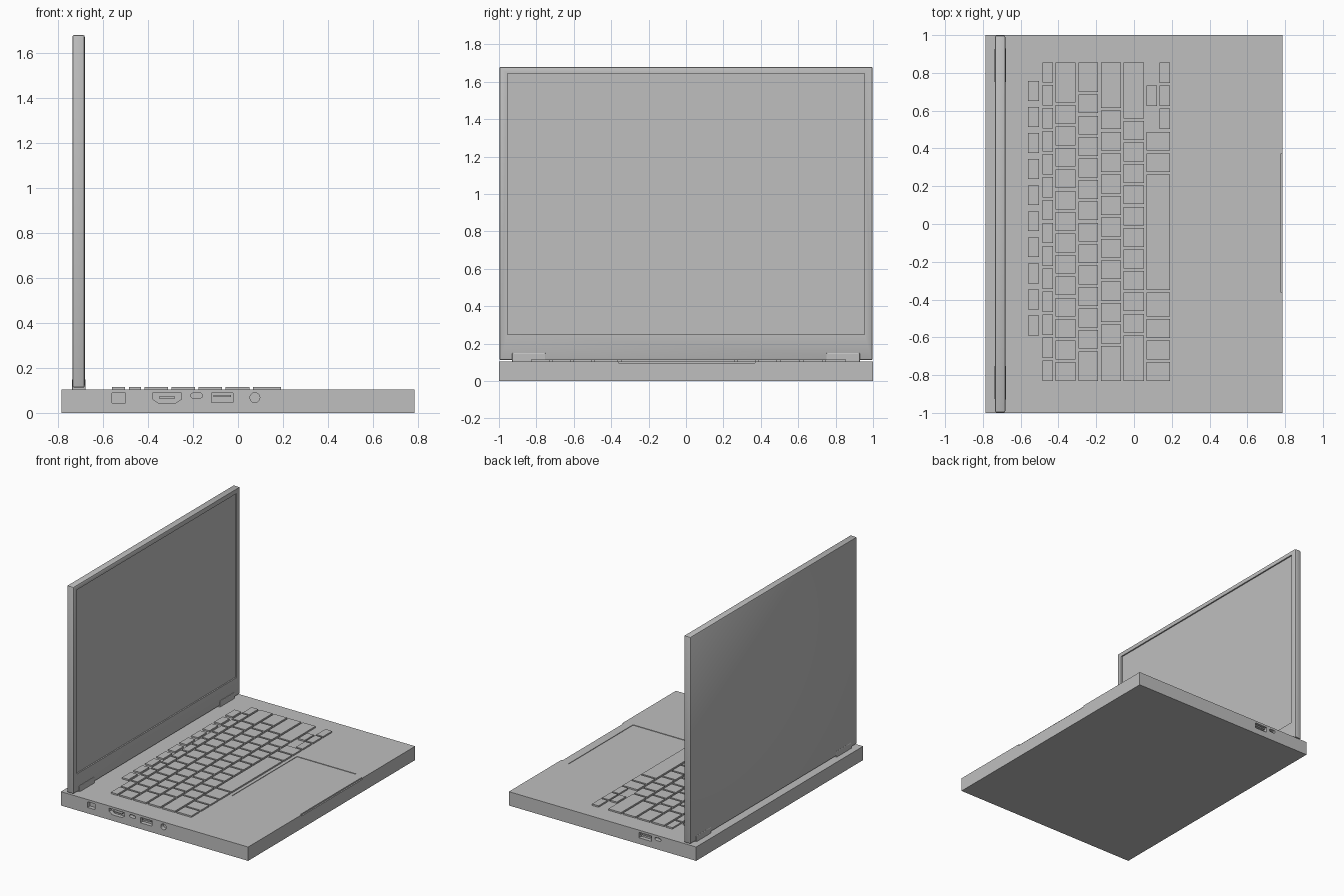
import bpy, bmesh, math
from mathutils import Matrix, Vector

cube = bpy.data.objects.get("Cube")
if cube:
    bpy.data.objects.remove(cube, do_unlink=True)

grey = bpy.data.materials.new("plain_grey")
grey.use_nodes = True
COLOUR = (0.52, 0.52, 0.52, 1)
grey.diffuse_color = COLOUR
grey.node_tree.nodes["Principled BSDF"].inputs["Base Color"].default_value = COLOUR


def add_box(bm, xs, ys, zs):
    """Box between pairs of limits."""
    lims = (xs, ys, zs)
    mid = Vector([(a + b) / 2 for a, b in lims])
    size = Vector([abs(b - a) for a, b in lims])
    bmesh.ops.create_cube(bm, size=1, matrix=Matrix.Translation(mid) @ Matrix.Diagonal(size).to_4x4())


def add_prism(bm, outline, y0, y1):
    """Extrude an (x, z) outline along y."""
    face = bm.faces.new([bm.verts.new((x, y0, z)) for x, z in outline])
    ext = bmesh.ops.extrude_face_region(bm, geom=[face])["geom"]
    moved = [v for v in ext if isinstance(v, bmesh.types.BMVert)]
    bmesh.ops.translate(bm, verts=moved, vec=(0, y1 - y0, 0))


def pill(x0, x1, z0, z1, steps=8):
    """Outline with fully rounded ends."""
    r = (z1 - z0) / 2
    pts = []
    for cx, start in ((x1 - r, -math.pi / 2), (x0 + r, math.pi / 2)):
        for i in range(steps + 1):
            a = start + math.pi * i / steps
            pts.append((cx + r * math.cos(a), z0 + r + r * math.sin(a)))
    return pts


def circle(cx, cz, r, n=24):
    return [(cx + r * math.cos(2 * math.pi * i / n), cz + r * math.sin(2 * math.pi * i / n)) for i in range(n)]


def finish(name, bm):
    bmesh.ops.recalc_face_normals(bm, faces=bm.faces)
    mesh = bpy.data.meshes.new(name)
    bm.to_mesh(mesh)
    bm.free()
    mesh.materials.append(grey)
    obj = bpy.data.objects.new(name, mesh)
    bpy.context.collection.objects.link(obj)
    return obj


def apply(obj, mod):
    bpy.context.view_layer.objects.active = obj
    bpy.ops.object.modifier_apply(modifier=mod.name)


def carve(obj, cutter):
    mod = obj.modifiers.new("carve", 'BOOLEAN')
    mod.operation, mod.solver, mod.object = 'DIFFERENCE', 'EXACT', cutter
    apply(obj, mod)
    bpy.data.objects.remove(cutter, do_unlink=True)


def bevel(obj, width, segments):
    mod = obj.modifiers.new("soft_edges", 'BEVEL')
    mod.width, mod.segments = width, segments
    apply(obj, mod)


TOP = 0.105     # deck height
DEPTH = 0.03    # port depth

# Base slab
bm = bmesh.new()
add_box(bm, (-0.785, 0.785), (-1, 1), (0, TOP))
base = finish("base", bm)

# Ports, touchpad recess and opening notch
bm = bmesh.new()
near, far = (-1.02, -1 + DEPTH), (1 - DEPTH, 1.02)
add_box(bm, (-0.56, -0.50), near, (0.045, 0.088))
hdmi = [(-0.38, 0.088), (-0.38, 0.062), (-0.355, 0.045), (-0.275, 0.045), (-0.25, 0.062), (-0.25, 0.088)]
add_prism(bm, hdmi, *near)
add_prism(bm, pill(-0.21, -0.158, 0.066, 0.088), *near)
add_box(bm, (-0.118, -0.022), near, (0.047, 0.088))
add_prism(bm, circle(0.075, 0.068, 0.022), *near)
add_box(bm, (-0.41, -0.305), far, (0.047, 0.088))
add_prism(bm, pill(-0.49, -0.438, 0.066, 0.088), *far)
add_box(bm, (0.215, 0.71), (-0.38, 0.40), (TOP - 0.004, TOP + 0.02))
add_box(bm, (0.775, 0.80), (-0.36, 0.37), (0.095, TOP + 0.02))
carve(base, finish("base_cutter", bm))

# Contact tongues inside the ports
bm = bmesh.new()
for xs, ys in (((-0.108, -0.032), (-0.992, -0.965)), ((-0.40, -0.315), (0.965, 0.992))):
    add_box(bm, xs, ys, (0.070, 0.080))
add_box(bm, (-0.35, -0.28), (-0.992, -0.965), (0.064, 0.072))
finish("port_tongues", bm)

# Lid with recessed display
bm = bmesh.new()
add_box(bm, (-0.736, -0.681), (-0.998, 0.998), (0.112, 1.68))
lid = finish("lid", bm)
bevel(lid, 0.009, 2)
bm = bmesh.new()
add_box(bm, (-0.691, -0.65), (-0.955, 0.955), (0.25, 1.645))
carve(lid, finish("lid_cutter", bm))

# Hinges
for side, label in ((1, "left"), (-1, "right")):
    bm = bmesh.new()
    add_box(bm, (-0.738, -0.677), (side * 0.75, side * 0.93), (TOP - 0.01, 0.15))
    bevel(finish(label + "_hinge", bm), 0.005, 2)

# Keyboard rows: near and far edge, key widths in units
UNIT, START, GAP = 1.70 / 15, -0.83, 0.014
rows = [
    (-0.485, -0.43, [15 / 14] * 14),
    (-0.415, -0.31, [1] * 13 + [2]),
    (-0.295, -0.19, [1.5] + [1] * 12 + [1.5]),
    (-0.175, -0.07, [1.75] + [1] * 11 + [2.25]),
    (-0.055, 0.052, [2.25] + [1] * 10 + [2.75]),
    (0.067, 0.19, [1, 1, 1, 1.25, 5.5, 1, 1]),
]
key_z = (TOP - 0.002, 0.116)
bm = bmesh.new()
for x0, x1, widths in rows:
    y = START
    for w in widths:
        add_box(bm, (x0, x1), (y, y + w * UNIT - GAP), key_z)
        y += w * UNIT
finish("keys", bm)

# Half-height arrow keys
bm = bmesh.new()
for col in range(3):
    y = START + (11.75 + col * 1.083) * UNIT
    span = (y, y + 1.083 * UNIT - GAP)
    add_box(bm, (0.134, 0.19), span, key_z)
    if col == 1:
        add_box(bm, (0.067, 0.122), span, key_z)
finish("arrow_keys", bm)

# Row of separate shortcut keys behind the keyboard
bm = bmesh.new()
for i in range(10):
    y = -0.59 + i * 0.138
    add_box(bm, (-0.56, -0.503), (y, y + 0.105), key_z)
finish("shortcut_keys", bm)

for obj in (base, lid):
    bpy.ops.object.select_all(action='DESELECT')
    obj.select_set(True)
    bpy.context.view_layer.objects.active = obj
    bpy.ops.object.shade_smooth_by_angle(angle=math.radians(30))
